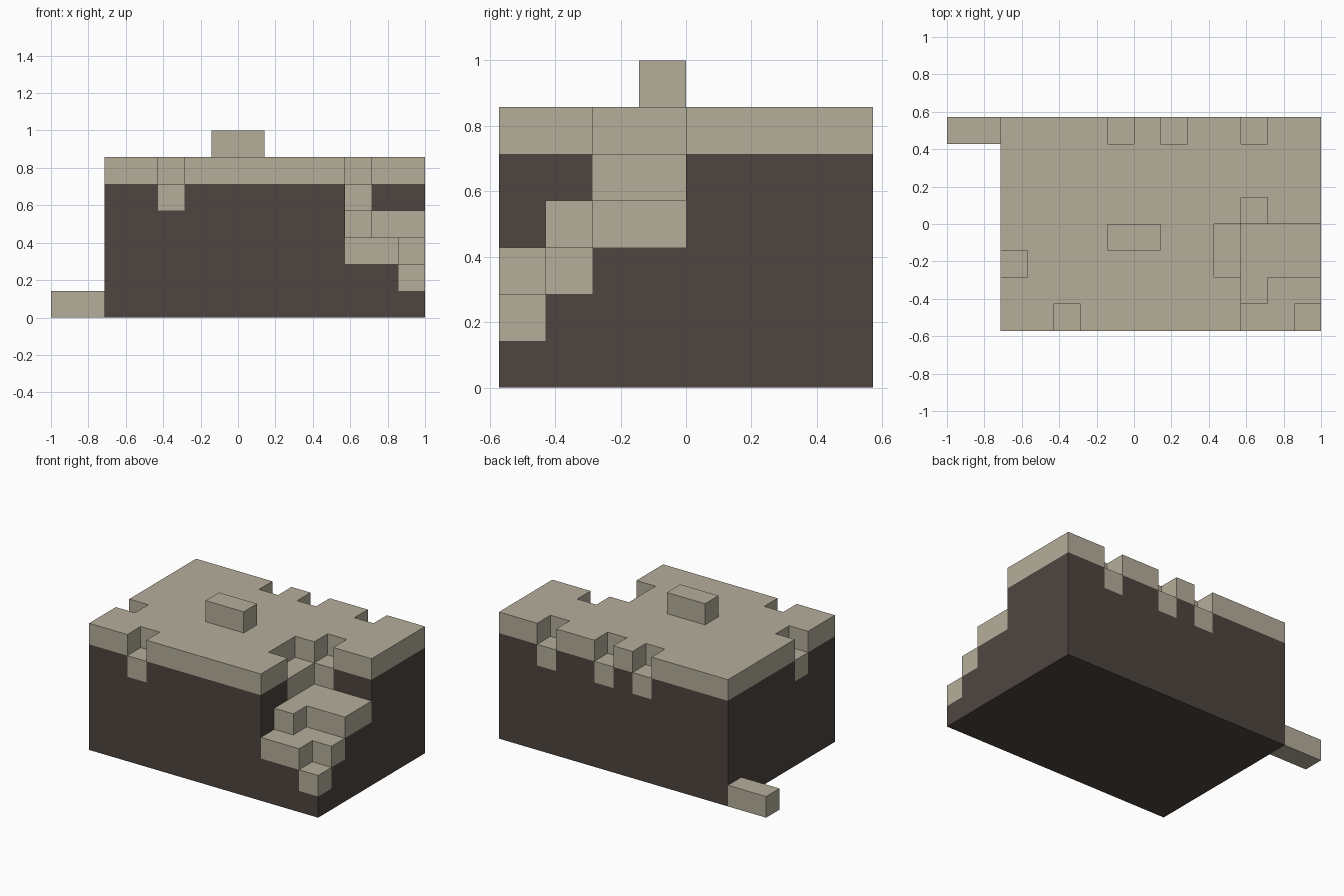
import bpy
import bmesh
from mathutils import Vector

if "Cube" in bpy.data.objects:
    bpy.data.objects.remove(bpy.data.objects["Cube"])

U = 2 / 14                          # edge of one cell
ORIGIN = Vector((-1, -4 * U, 0))    # corner of the cell grid


def make_material(name, color):
    mat = bpy.data.materials.new(name)
    mat.use_nodes = True
    mat.diffuse_color = color
    mat.node_tree.nodes["Principled BSDF"].inputs["Base Color"].default_value = color
    return mat


turf = make_material("pale turf", (0.462, 0.423, 0.328, 1))
soil = make_material("dark soil", (0.076, 0.060, 0.051, 1))


def finish(bm, name, materials):
    for v in bm.verts:
        v.co = ORIGIN + v.co * U
    mesh = bpy.data.meshes.new(name)
    bm.to_mesh(mesh)
    bm.free()
    for mat in materials:
        mesh.materials.append(mat)
    obj = bpy.data.objects.new(name, mesh)
    bpy.context.collection.objects.link(obj)
    return obj


def box(name, lo, hi, mat):
    """Solid box between two cell-grid corners."""
    lo, hi = Vector(lo), Vector(hi)
    bm = bmesh.new()
    bmesh.ops.create_cube(bm, size=1)
    for v in bm.verts:
        v.co = (lo + hi) / 2 + v.co * (hi - lo)
    return finish(bm, name, [mat])


# Column heights: a flat plateau, six cells high
height = {(x, y): 6 for x in range(2, 14) for y in range(8)}

# Single-cell notches around the rim
for cell in [(4, 0), (2, 2), (6, 7), (8, 7), (11, 7)]:
    height[cell] = 5


def lower(xs, ys, h):
    for x in xs:
        for y in ys:
            height[x, y] = h


# Stepped path descending to the front left corner
lower([10], [2, 3], 5)
lower([11], [4], 5)
lower([11, 12, 13], [2, 3], 4)
lower([11], [1], 4)
lower([12, 13], [1], 3)
lower([11, 12], [0], 3)
lower([13], [0], 2)


def terrain(name):
    """Outer skin of the columns: the top cell is turf, those below are soil."""
    bm = bmesh.new()

    def quad(center, normal, mat_index):
        n = Vector(normal)
        a = Vector((n.y, n.z, n.x)) / 2
        b = n.cross(a)
        c = Vector(center) + n / 2
        face = bm.faces.new([bm.verts.new(c + s * a + t * b)
                             for s, t in ((-1, -1), (1, -1), (1, 1), (-1, 1))])
        face.material_index = mat_index

    for (x, y), h in height.items():
        quad((x + .5, y + .5, h - .5), (0, 0, 1), 0)
        quad((x + .5, y + .5, .5), (0, 0, -1), 1)
        for dx, dy in ((1, 0), (-1, 0), (0, 1), (0, -1)):
            for z in range(height.get((x + dx, y + dy), 0), h):
                quad((x + .5, y + .5, z + .5), (dx, dy, 0), 0 if z == h - 1 else 1)

    # Weld the cells and merge flat areas of one colour
    bmesh.ops.remove_doubles(bm, verts=bm.verts[:], dist=0.001)
    bmesh.ops.dissolve_limit(bm, angle_limit=0.01, verts=bm.verts[:],
                             edges=bm.edges[:], delimit={'MATERIAL'})
    return finish(bm, name, [turf, soil])


terrain("stepped_ground")
# Raised slab on the plateau and low step at the back right corner
box("plateau_slab", (6, 3, 6), (8, 4, 7), turf)
box("low_side_step", (0, 7, 0), (2, 8, 1), turf)
